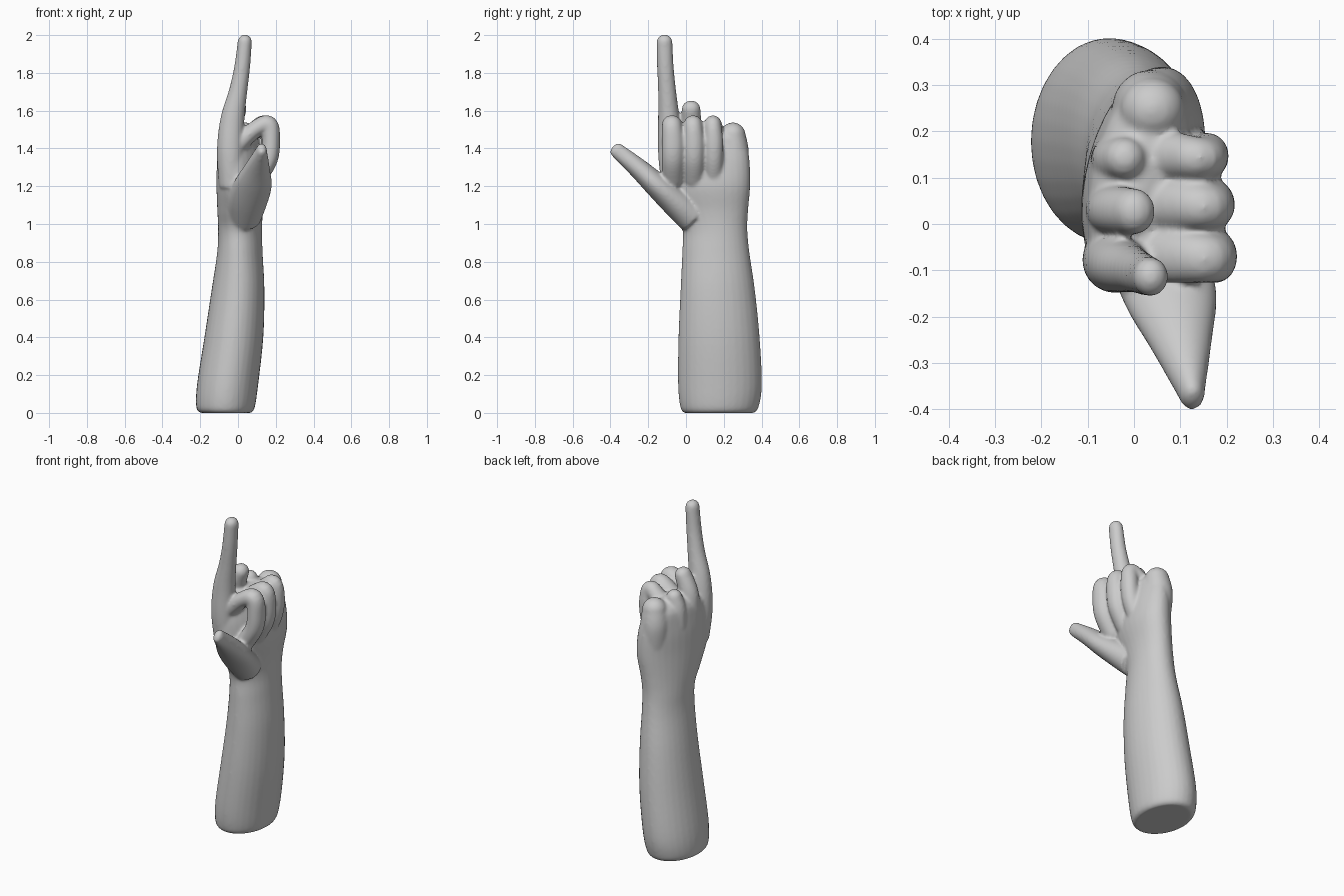
import bpy, bmesh, math
from mathutils import Vector

bm = bmesh.new()
SIDES = 32


def spline(pts, n=6):
    """Catmull-Rom interpolation of tuples of any length."""
    out = []
    for i in range(len(pts) - 1):
        p0, p1 = pts[max(i - 1, 0)], pts[i]
        p2, p3 = pts[i + 1], pts[min(i + 2, len(pts) - 1)]
        for k in range(n):
            t = k / n
            out.append([0.5 * (2 * b + (c - a) * t + (2 * a - 5 * b + 4 * c - d) * t * t
                               + (3 * b - a - 3 * c + d) * t ** 3)
                        for a, b, c, d in zip(p0, p1, p2, p3)])
    return out + [list(pts[-1])]


def loft(pts, ref, upright=False):
    """Round-tipped tube through (x, y, z, width along ref, other width, shear)."""
    pts = spline([tuple(p) + (0,) * (6 - len(p)) for p in pts])
    ref = Vector(ref)
    centres = [Vector(p[:3]) for p in pts]
    rings = []
    for i, p in enumerate(pts):
        t = (centres[min(i + 1, len(pts) - 1)] - centres[max(i - 1, 0)]).normalized()
        if upright:
            t = Vector((0, 0, 1))
        v = (ref - t * ref.dot(t)).normalized()
        rings.append((centres[i], v, v.cross(t), p[3], p[4], p[5]))
    # Dome over the last ring
    c, v, u, a, b, s = rings[-1]
    for k in (0.3, 0.55, 0.75, 0.9, 0.98):
        f = math.sqrt(1 - k * k)
        rings.append((c + t * k * min(a, b), v, u, a * f, b * f, s))
    prev = None
    for c, v, u, a, b, s in rings:
        ring = []
        for j in range(SIDES):
            w = 2 * math.pi * j / SIDES
            off = v * a * math.cos(w) + u * b * math.sin(w)
            off.x += s * off.y
            ring.append(bm.verts.new(c + off))
        if prev:
            for j in range(SIDES):
                m = (j + 1) % SIDES
                bm.faces.new((prev[j], prev[m], ring[m], ring[j]))
        else:
            bm.faces.new(ring[::-1])
        prev = ring
    bm.faces.new(prev)


# Forearm, wrist and palm
loft([(-0.065, 0.175, 0.0, 0.135, 0.185),
      (-0.066, 0.177, 0.03, 0.155, 0.207),
      (-0.055, 0.18, 0.15, 0.162, 0.222),
      (-0.022, 0.175, 0.4, 0.156, 0.215),
      (0.0, 0.168, 0.65, 0.14, 0.197),
      (0.01, 0.158, 0.85, 0.12, 0.178, 0.05),
      (0.011, 0.153, 0.97, 0.115, 0.172, 0.1),
      (0.012, 0.132, 1.07, 0.118, 0.197, 0.15),
      (0.02, 0.105, 1.2, 0.128, 0.235, 0.17),
      (0.017, 0.1, 1.32, 0.122, 0.238, 0.17),
      (0.01, 0.1, 1.42, 0.105, 0.225, 0.17)], (1, 0, 0), True)

# Index finger, pointing up
loft([(-0.03, -0.06, 1.2, 0.07, 0.07),
      (-0.04, -0.078, 1.38, 0.072, 0.07),
      (-0.03, -0.09, 1.55, 0.064, 0.058),
      (0.0, -0.1, 1.7, 0.049, 0.048),
      (0.022, -0.109, 1.83, 0.042, 0.044),
      (0.036, -0.114, 1.965, 0.038, 0.042)], (1, 0, 0))

# Thumb, spread forward
loft([(0.03, 0.04, 1.03, 0.09, 0.085),
      (0.05, -0.06, 1.12, 0.105, 0.077),
      (0.08, -0.16, 1.21, 0.1, 0.065),
      (0.102, -0.255, 1.297, 0.068, 0.053),
      (0.125, -0.368, 1.392, 0.028, 0.04)], (1, 0, 0))

# Curled fingers: over the top, then down against the palm
for y, dx, w in ((-0.07, 0.01, 0.058), (0.042, 0.005, 0.054), (0.147, -0.008, 0.05)):
    loft([(0.0, y, 1.42, w, 0.05),
          (0.09, y, 1.5, w, 0.045),
          (0.15 + dx, y - 0.005, 1.525, w * 0.9, 0.05),
          (0.165 + dx, y, 1.44, w, 0.048),
          (0.15 + dx, y, 1.34, w, 0.05),
          (0.1, y, 1.24, w, 0.05)], (0, 1, 0))

# Knuckles behind the curled fingers
loft([(-0.045, 0.03, 1.35, 0.06, 0.06), (-0.04, 0.03, 1.5, 0.058, 0.054),
      (0.0, 0.027, 1.608, 0.046, 0.05)], (1, 0, 0))
loft([(-0.035, 0.14, 1.35, 0.06, 0.05), (-0.035, 0.14, 1.45, 0.055, 0.05),
      (-0.02, 0.142, 1.52, 0.045, 0.045)], (1, 0, 0))
loft([(0.04, 0.24, 1.25, 0.08, 0.085), (0.035, 0.25, 1.38, 0.082, 0.083),
      (0.04, 0.248, 1.47, 0.07, 0.068)], (1, 0, 0))

bmesh.ops.recalc_face_normals(bm, faces=bm.faces)
mesh = bpy.data.meshes.new("pointing_hand_and_forearm")
bm.to_mesh(mesh)
bm.free()
hand = bpy.data.objects.new("pointing_hand_and_forearm", mesh)
bpy.context.collection.objects.link(hand)

# Fuse the parts into one skin and soften the joins
fuse = hand.modifiers.new("fuse", 'REMESH')
fuse.mode = 'VOXEL'
fuse.voxel_size = 0.008
fuse.use_smooth_shade = True
soften = hand.modifiers.new("soften", 'SMOOTH')
soften.factor = 0.5
soften.iterations = 10
